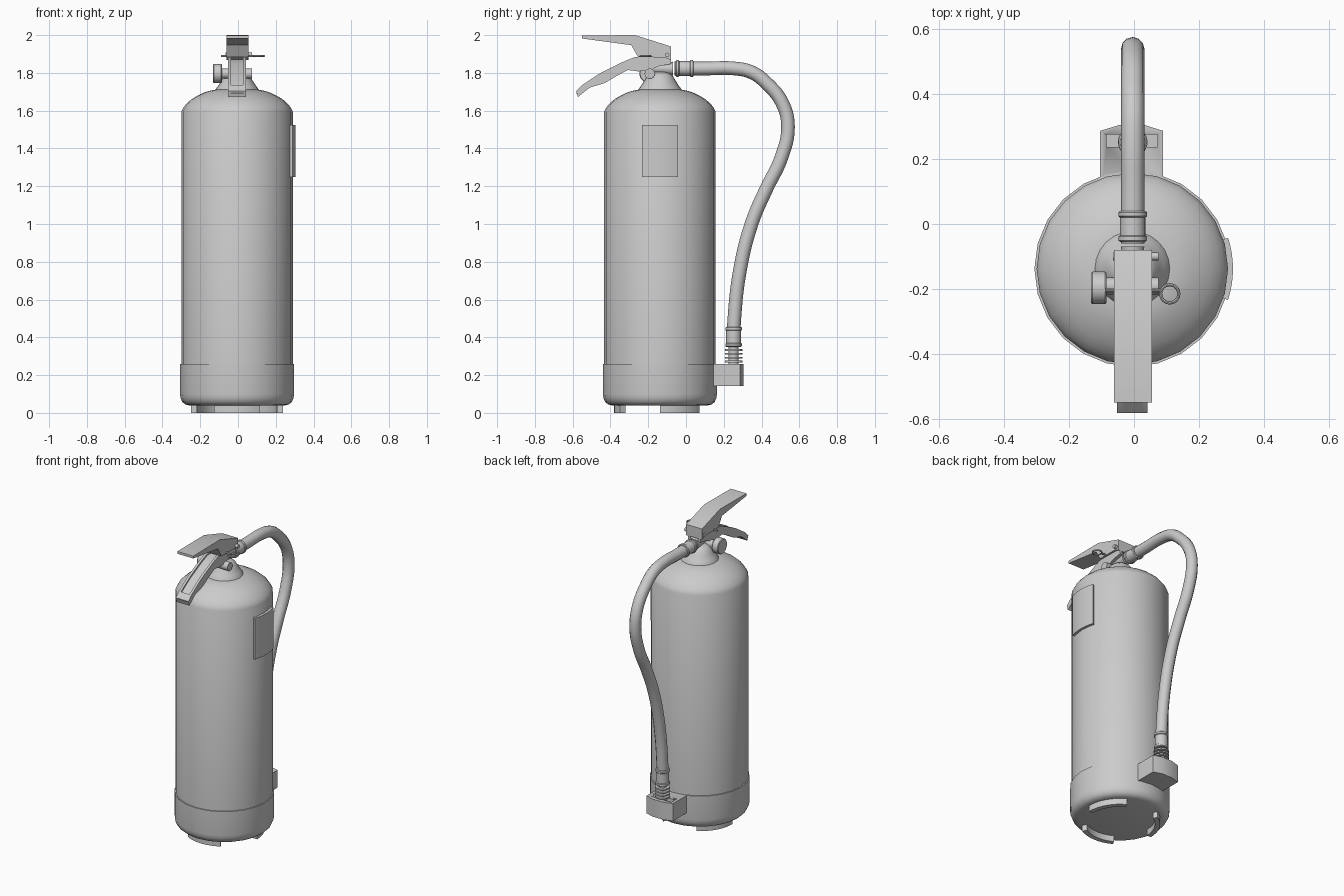
import bpy, bmesh, math
from mathutils import Matrix, Vector

if "Cube" in bpy.data.objects:
    bpy.data.objects.remove(bpy.data.objects["Cube"])

CX, CY = -0.005, -0.138      # tank axis
HX = -0.004                  # handle / hose centre plane


def finish(name, bm, angle=35):
    bmesh.ops.remove_doubles(bm, verts=bm.verts, dist=1e-5)
    bmesh.ops.recalc_face_normals(bm, faces=bm.faces)
    me = bpy.data.meshes.new(name)
    bm.to_mesh(me)
    bm.free()
    ob = bpy.data.objects.new(name, me)
    bpy.context.collection.objects.link(ob)
    smooth(ob, angle)
    return ob


def smooth(ob, angle=35):
    bpy.ops.object.select_all(action='DESELECT')
    ob.select_set(True)
    bpy.context.view_layer.objects.active = ob
    bpy.ops.object.shade_smooth_by_angle(angle=math.radians(angle))


def lathe(name, profile, origin, axis=(0, 0, 1), seg=24):
    """Spin (radius, height) points about an axis; ends are closed."""
    pts = [(0, profile[0][1])] + list(profile) + [(0, profile[-1][1])]
    bm = bmesh.new()
    vs = [bm.verts.new((r, 0, h)) for r, h in pts]
    es = [bm.edges.new(p) for p in zip(vs, vs[1:])]
    bmesh.ops.spin(bm, geom=vs + es, cent=(0, 0, 0), axis=(0, 0, 1),
                   angle=2 * math.pi, steps=seg, use_merge=True)
    rot = Vector((0, 0, 1)).rotation_difference(Vector(axis)).to_matrix().to_4x4()
    bm.transform(Matrix.Translation(origin) @ rot)
    return finish(name, bm)


def prism(name, points, lo, hi, bevel=0):
    """Extrude a closed outline of 3D points by the vector hi - lo."""
    bm = bmesh.new()
    f = bm.faces.new([bm.verts.new(Vector(p) + Vector(lo)) for p in points])
    ext = bmesh.ops.extrude_face_region(bm, geom=[f], use_keep_orig=True)
    vs = [v for v in ext['geom'] if isinstance(v, bmesh.types.BMVert)]
    bmesh.ops.translate(bm, verts=vs, vec=Vector(hi) - Vector(lo))
    return finish(name, bm, 25)


def side_prism(name, yz, x0, x1):
    return prism(name, [(0, y, z) for y, z in yz], (x0, 0, 0), (x1, 0, 0))


def arc_block(name, a0, a1, r0, r1, z0, z1, steps=8):
    """Curved slab around the tank axis."""
    angs = [math.radians(a0 + (a1 - a0) * i / steps) for i in range(steps + 1)]
    ring = [(r1, a) for a in angs] + [(r0, a) for a in reversed(angs)]
    pts = [(CX + r * math.cos(a), CY + r * math.sin(a), 0) for r, a in ring]
    return prism(name, pts, (0, 0, z0), (0, 0, z1))


# Tank, base band and feet
lathe("tank", [(.27, .1), (.295, .12), (.295, 1.595), (.284, 1.617), (.268, 1.637),
               (.242, 1.66), (.21, 1.679), (.18, 1.694), (.15, 1.704), (.115, 1.711)],
      (CX, CY, 0))
lathe("base_band", [(.255, .04), (.275, .045), (.29, .058), (.299, .078), (.302, .1),
                    (.302, .26), (.29, .26)], (CX, CY, 0))
for i, a in enumerate((-90, 30, 150)):
    arc_block(f"foot_{i}", a - 30, a + 30, .212, .243, 0, .045)

# Side label plate
arc_block("label_plate", -18, 18, .285, .31, 1.25, 1.525)

# Neck and valve
lathe("neck", [(.118, 1.70), (.115, 1.712), (.1, 1.732), (.082, 1.76), (.07, 1.782),
               (.052, 1.798), (.03, 1.805)], (CX, CY, 0))
lathe("valve_crossbar", [(.027, -.09), (.027, .075)], (0, -.192, 1.796), (1, 0, 0))
lathe("gauge", [(.046, -.132), (.05, -.128), (.05, -.09), (.046, -.085)],
      (0, -.197, 1.797), (1, 0, 0))
lathe("hose_fitting", [(.025, -.2), (.028, -.13), (.036, -.07)], (HX, 0, 1.823), (0, 1, 0))

# Upper lever
side_prism("upper_lever", [(-.55, 1.998), (-.27, 2.0), (-.08, 1.94), (-.08, 1.868),
                           (-.116, 1.882), (-.254, 1.884), (-.29, 1.947), (-.55, 1.982)],
           -.062, .055)

# Lower handle: two side walls with a recessed web and a tip bar
top = [(-.582, 1.704), (-.55, 1.735), (-.51, 1.762), (-.46, 1.795), (-.40, 1.826),
       (-.33, 1.86), (-.27, 1.884), (-.116, 1.884), (-.08, 1.868)]
low = [(-.08, 1.847), (-.14, 1.836), (-.2, 1.812), (-.254, 1.808), (-.307, 1.815),
       (-.36, 1.788), (-.43, 1.746), (-.51, 1.722), (-.572, 1.672)]
for name, x0, x1 in (("left", -.052, -.036), ("right", .026, .042)):
    side_prism(f"lower_handle_{name}_wall", top + low, x0, x1)
side_prism("lower_handle_web", [(y, z - .012) for y, z in top] + low[:-1] +
           [(-.572, 1.69)], -.038, .028)
side_prism("lower_handle_tip", [top[0], top[1], (-.545, 1.695), low[-1]], -.052, .042)

# Safety pin with pull ring, and lever pivot
lathe("safety_pin", [(.006, -.09), (.006, .085)], (0, -.205, 1.889), (1, 0, 0), 10)
bpy.ops.mesh.primitive_torus_add(location=(.11, -.215, 1.889), major_radius=.028,
                                 minor_radius=.005, major_segments=24, minor_segments=8)
bpy.context.object.name = "pull_ring"
smooth(bpy.context.object)
lathe("lever_pivot", [(.012, -.065), (.012, .075)], (0, -.1, 1.895), (1, 0, 0), 12)

# Hose
path = [(-.06, 1.823), (.1, 1.823), (.26, 1.823), (.35, 1.802), (.431, 1.741),
        (.51, 1.64), (.54, 1.513), (.505, 1.352), (.425, 1.185), (.35, 1.01),
        (.286, .757), (.253, .455), (.25, .36)]
cu = bpy.data.curves.new("hose", 'CURVE')
cu.dimensions = '3D'
cu.bevel_depth, cu.bevel_resolution = .036, 4
cu.resolution_u, cu.use_fill_caps = 6, True
sp = cu.splines.new('BEZIER')
sp.bezier_points.add(len(path) - 1)
for p, (y, z) in zip(sp.bezier_points, path):
    p.co = (HX, y, z)
    p.handle_left_type = p.handle_right_type = 'AUTO'
hose = bpy.data.objects.new("hose", cu)
bpy.context.collection.objects.link(hose)
bpy.ops.object.select_all(action='DESELECT')
hose.select_set(True)
bpy.context.view_layer.objects.active = hose
bpy.ops.object.convert(target='MESH')
smooth(bpy.context.object)


# Hose collars at both ends: a sleeve with two raised rings
def collar(name, origin, axis, a, b):
    lathe(name, [(.039, a), (.044, a + .004), (.044, a + .016), (.039, a + .02),
                 (.039, b - .02), (.044, b - .016), (.044, b - .004), (.039, b)],
          origin, axis)


collar("upper_collar", (HX, 0, 1.823), (0, 1, 0), -.055, .04)
collar("lower_collar", (HX, .252, 0), (0, 0, 1), .35, .455)

# Nozzle with cooling-style fins
fins = [(.026, .18)]
for z in (.268, .288, .308, .328):
    fins += [(.026, z), (.046, z), (.046, z + .009), (.026, z + .009)]
lathe("nozzle", fins + [(.026, .36)], (HX, .252, 0))

# Nozzle holder with recess
holder = prism("nozzle_holder", [(-.105, .08, 0), (-.105, .287, 0), (-.045, .305, 0),
                                 (.032, .305, 0), (.09, .287, 0), (.09, .08, 0)],
               (0, 0, .143), (0, 0, .26))
cutter = prism("recess_cutter", [(-.085, .238, 0), (.072, .238, 0), (.072, .275, 0),
                                 (-.085, .275, 0)], (0, 0, .19), (0, 0, .3))
cutter.hide_render = True
cutter.hide_set(True)
cut = holder.modifiers.new("recess", 'BOOLEAN')
cut.operation, cut.object, cut.solver = 'DIFFERENCE', cutter, 'EXACT'
